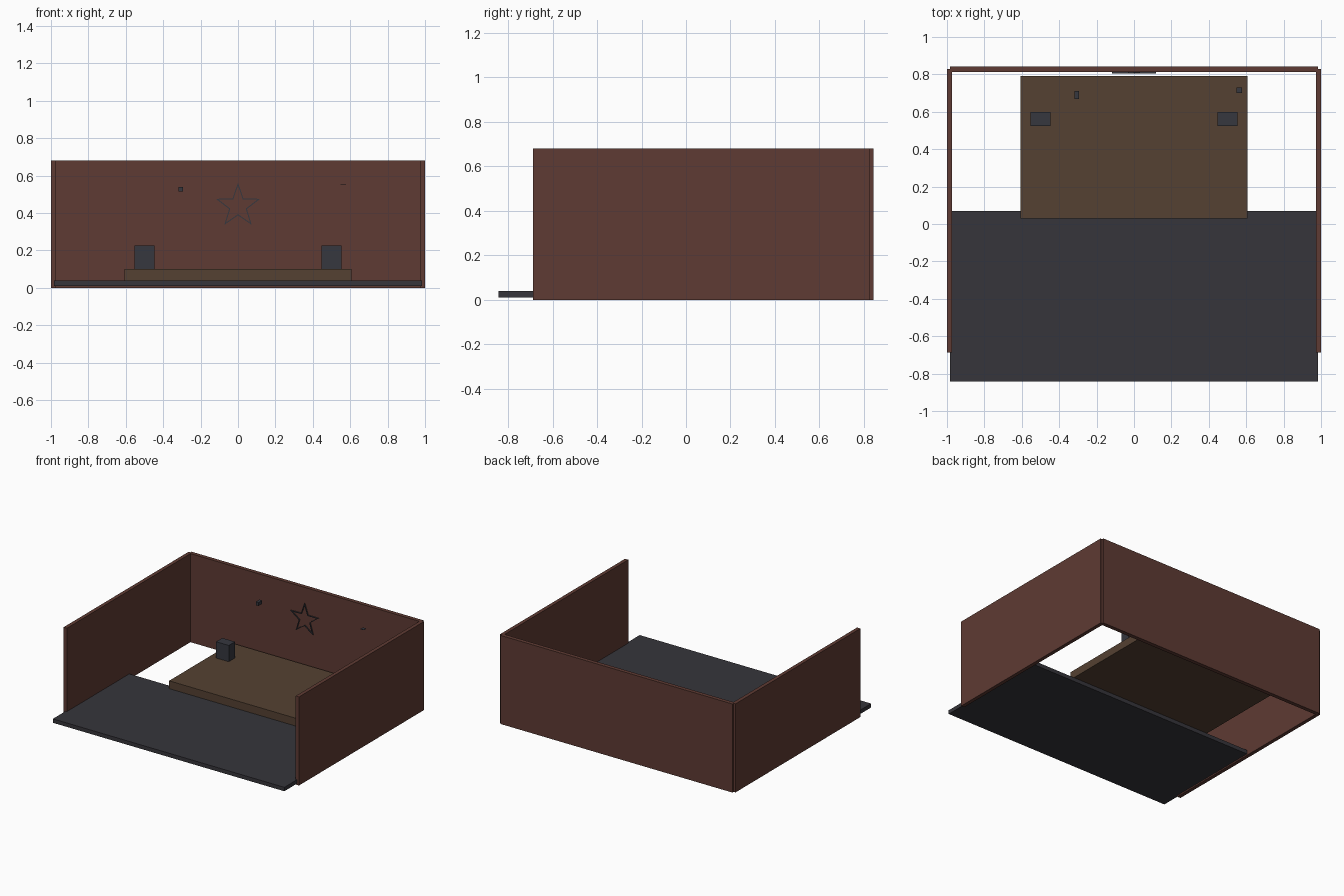
import bpy, bmesh, math

if "Cube" in bpy.data.objects:
    bpy.data.objects.remove(bpy.data.objects["Cube"])


def material(name, rgb):
    m = bpy.data.materials.new(name)
    lin = [c / 12.92 if c <= 0.04045 else ((c + 0.055) / 1.055) ** 2.4 for c in rgb]
    m.diffuse_color = (*lin, 1)
    m.use_nodes = True
    m.node_tree.nodes["Principled BSDF"].inputs["Base Color"].default_value = m.diffuse_color
    return m


BRICK = material("brick_red", (0.37, 0.23, 0.20))
WOOD = material("brown_wood", (0.33, 0.255, 0.195))
FLOOR = material("charcoal_floor", (0.212, 0.208, 0.23))
DARK = material("slate_grey", (0.21, 0.215, 0.245))


def finish(name, bm, mat):
    bmesh.ops.recalc_face_normals(bm, faces=bm.faces)
    mesh = bpy.data.meshes.new(name)
    bm.to_mesh(mesh)
    bm.free()
    mesh.materials.append(mat)
    obj = bpy.data.objects.new(name, mesh)
    bpy.context.collection.objects.link(obj)
    return obj


def box(name, xs, ys, zs, mat):
    bm = bmesh.new()
    bmesh.ops.create_cube(bm, size=1)
    for v in bm.verts:
        v.co = [(lo + hi) / 2 + c * (hi - lo)
                for c, (lo, hi) in zip(v.co, (xs, ys, zs))]
    return finish(name, bm, mat)


# Room shell
box("back_wall", (-0.985, 0.985), (0.812, 0.842), (0, 0.68), BRICK)
for side, s in (("left", -1), ("right", 1)):
    box(side + "_wall", sorted((s * 0.972, s)), (-0.688, 0.828), (0, 0.68), BRICK)

# Floor and raised stage
box("floor", (-0.983, 0.983), (-0.842, 0.07), (0.01, 0.04), FLOOR)
box("stage", (-0.606, 0.606), (0.03, 0.79), (0.04, 0.10), WOOD)

# Speakers standing on the stage
for side, x in (("left", -0.5), ("right", 0.5)):
    box(side + "_speaker", (x - 0.054, x + 0.054), (0.525, 0.60), (0.10, 0.225), DARK)

# Small fittings hanging above the stage
box("spotlight", (-0.317, -0.294), (0.669, 0.712), (0.514, 0.54), DARK)
box("small_plate", (0.549, 0.578), (0.70, 0.73), (0.549, 0.551), DARK)

# Star outline on the back wall
bm = bmesh.new()
rings = []
for y in (0.804, 0.812):
    for scale in (1.0, 0.87):
        ring = []
        for i in range(10):
            r = (0.05 if i % 2 else 0.125) * scale
            a = math.pi / 2 + i * math.pi / 5
            ring.append(bm.verts.new((r * math.cos(a), y, 0.437 + r * math.sin(a))))
        rings.append(ring)
outer_f, inner_f, outer_b, inner_b = rings
for a, b in ((outer_f, inner_f), (inner_f, inner_b), (inner_b, outer_b), (outer_b, outer_f)):
    for i in range(10):
        j = (i + 1) % 10
        bm.faces.new((a[i], a[j], b[j], b[i]))
finish("star_outline", bm, DARK)
